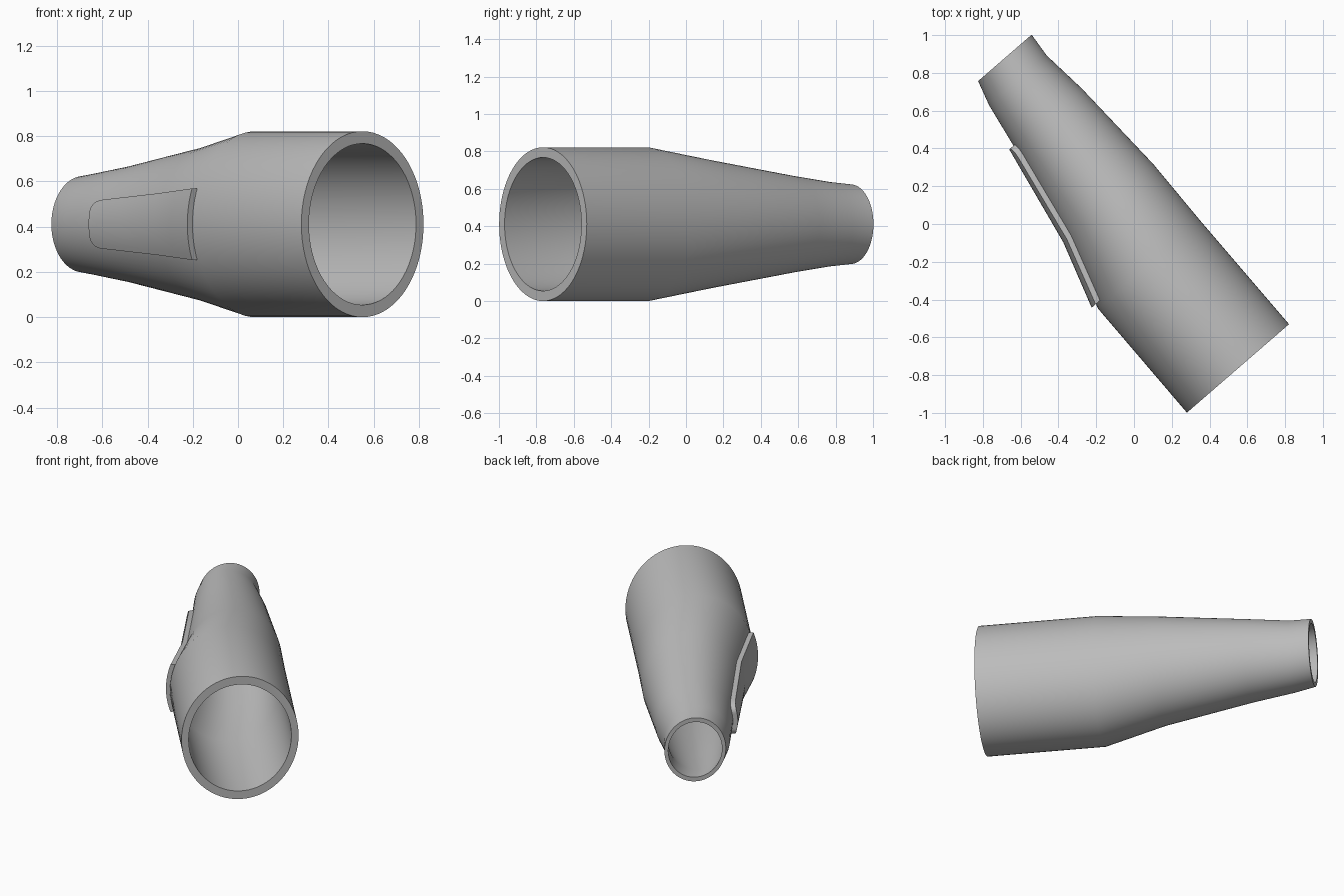
import bpy, bmesh, math

if "Cube" in bpy.data.objects:
    bpy.data.objects.remove(bpy.data.objects["Cube"])

# Frame: s runs along the tube, l across it, z up
C, D, U, ZC = (0.55, -0.765), (-0.655, 0.756), (0.756, 0.655), 0.411
# stations: s, left edge, right edge, half height
ST = [(0, -.357, .358, .411), (.725, -.352, .362, .411), (1.11, -.231, .37, .343),
      (1.66, -.127, .346, .259), (1.915, -.083, .320, .226), (2.05, -.043, .332, .213)]


def world(s, l, z):
    return (C[0] + s * D[0] + l * U[0], C[1] + s * D[1] + l * U[1], z)


def section(s):
    for p, q in zip(ST, ST[1:]):
        if s <= q[0]:
            t = (s - p[0]) / (q[0] - p[0])
            l, r, h = [p[i] + t * (q[i] - p[i]) for i in (1, 2, 3)]
            break
    return (l + r) / 2, (r - l) / 2, h


mat = bpy.data.materials.new("grey")
mat.diffuse_color = (0.5, 0.5, 0.5, 1)
mat.use_nodes = True
mat.node_tree.nodes["Principled BSDF"].inputs["Base Color"].default_value = mat.diffuse_color


def finish(name, bm):
    bmesh.ops.recalc_face_normals(bm, faces=bm.faces)
    me = bpy.data.meshes.new(name)
    bm.to_mesh(me)
    bm.free()
    me.materials.append(mat)
    ob = bpy.data.objects.new(name, me)
    bpy.context.collection.objects.link(ob)
    bpy.ops.object.select_all(action='DESELECT')
    ob.select_set(True)
    bpy.context.view_layer.objects.active = ob
    bpy.ops.object.shade_smooth_by_angle(angle=math.radians(30))


def bridge(bm, a, b):
    n = len(a)
    for i in range(n):
        bm.faces.new((a[i], a[(i + 1) % n], b[(i + 1) % n], b[i]))


# Hollow tapered tube: outer skin, end rims and inner skin in one closed loop
bm = bmesh.new()
N = 72
rings = []
for stations, kl, kz in ((ST, 1, 1), (ST[::-1], .877, .868)):
    for st in stations:
        c, a, h = section(st[0])
        rings.append([bm.verts.new(world(st[0], c + kl * a * math.cos(2 * math.pi * i / N),
                                         ZC + kz * h * math.sin(2 * math.pi * i / N))) for i in range(N)])
for i, r in enumerate(rings):
    bridge(bm, r, rings[(i + 1) % len(rings)])
finish("tapered_tube", bm)

# Curved side plate with a rounded narrow end, lying on the tube's flank
bm = bmesh.new()
M = 12
loops = []
for s, cut in ((.75, 0), (.93, 0), (1.11, 0), (1.4, 0), (1.6, 0), (1.635, .006),
               (1.655, .017), (1.665, .03), (1.669, .045)):
    w = .158 - .06 * (s - .75) - cut
    c, a, h = section(s)
    row = []
    for off, order in ((.03, range(M + 1)), (-.02, range(M, -1, -1))):
        for j in order:
            z = w * (2 * j / M - 1)
            row.append(bm.verts.new(world(s, c - a * math.sqrt(1 - (z / h) ** 2) - off, ZC + z)))
    loops.append(row)
for a, b in zip(loops, loops[1:]):
    bridge(bm, a, b)
for r in (loops[0], loops[-1]):
    for j in range(M):
        bm.faces.new((r[j], r[j + 1], r[-2 - j], r[-1 - j]))
finish("side_plate", bm)
